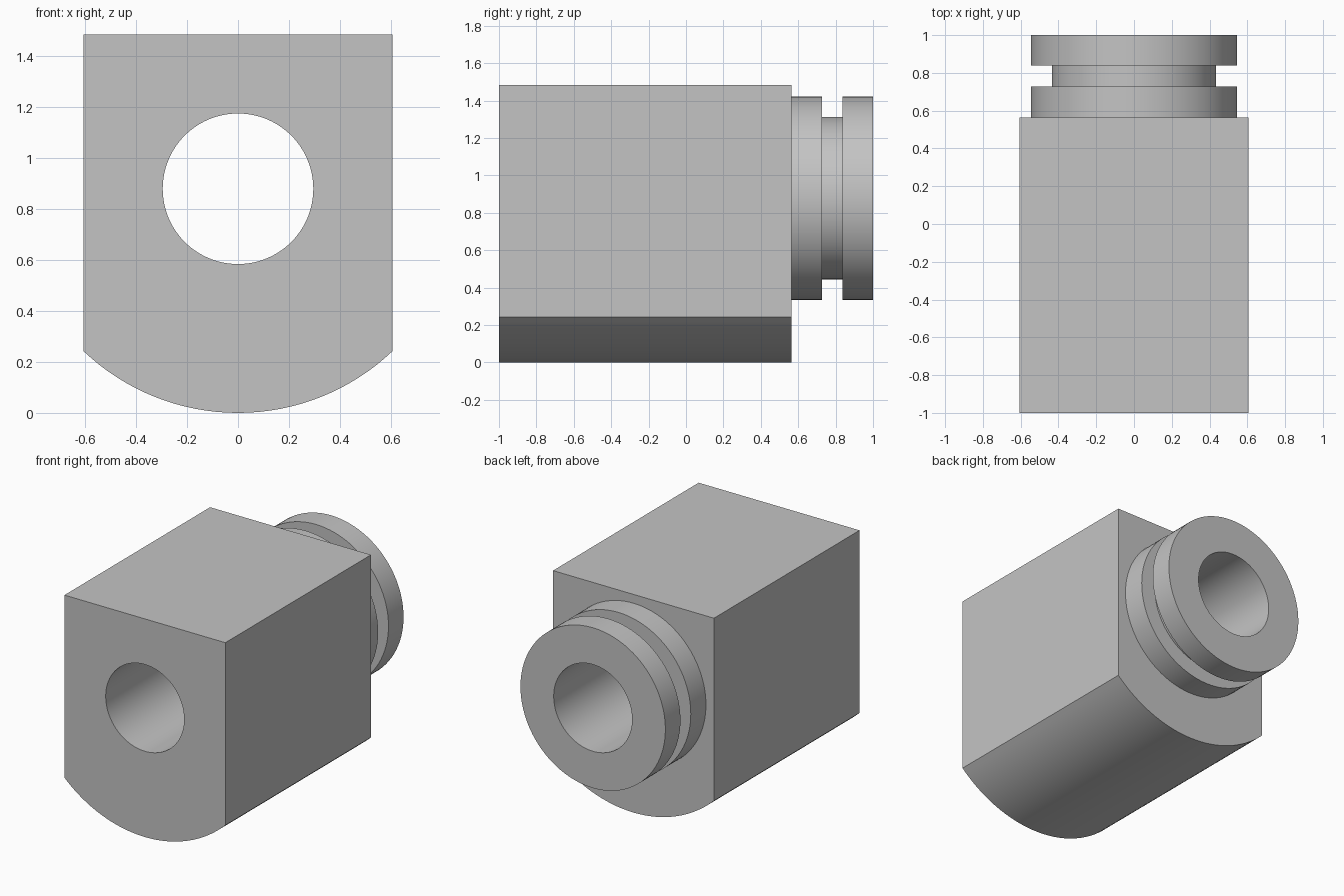
import bpy, bmesh
from math import asin, cos, sin, tau

cube = bpy.data.objects.get("Cube")
if cube:
    bpy.data.objects.remove(cube, do_unlink=True)

# Main dimensions
AXIS_Z = 0.878
HALF_WIDTH = 0.605
FRONT, SHOULDER, BACK = -1.0, 0.564, 1.0
GROOVE_START, GROOVE_END = 0.727, 0.838
BORE, COLLAR, GROOVE = 0.295, 0.545, 0.435
SEGMENTS, ARC_STEPS = 96, 32

bm = bmesh.new()


def add_loop(points, y):
    """Closed ring of vertices at depth y, points given around the bore axis."""
    return [bm.verts.new((x, y, AXIS_Z + z)) for x, z in points]


def circle(radius):
    return [(radius * cos(tau * i / SEGMENTS), radius * sin(tau * i / SEGMENTS))
            for i in range(SEGMENTS)]


def bridge(a, b):
    """Wall of quads between two rings of equal length."""
    for i in range(len(a)):
        j = (i + 1) % len(a)
        bm.faces.new((a[i], a[j], b[j], b[i]))


def cap(outer, inner):
    """Flat face between an outer outline and a round hole."""
    edges = []
    for ring in (outer, inner):
        for i, v in enumerate(ring):
            w = ring[(i + 1) % len(ring)]
            edges.append(bm.edges.get((v, w)) or bm.edges.new((v, w)))
    bmesh.ops.triangle_fill(bm, edges=edges, use_beauty=True)


# Block outline: square top and an underside arc concentric with the bore
half_angle = asin(HALF_WIDTH / AXIS_Z)
outline = [(HALF_WIDTH, HALF_WIDTH), (-HALF_WIDTH, HALF_WIDTH)]
for i in range(ARC_STEPS + 1):
    a = half_angle * (2 * i / ARC_STEPS - 1)
    outline.append((AXIS_Z * sin(a), -AXIS_Z * cos(a)))
block_front, block_back = add_loop(outline, FRONT), add_loop(outline, SHOULDER)
bridge(block_front, block_back)

# Bore and grooved collar, turned from one stepped profile
profile = [(BORE, FRONT), (BORE, BACK), (COLLAR, BACK), (COLLAR, GROOVE_END),
           (GROOVE, GROOVE_END), (GROOVE, GROOVE_START),
           (COLLAR, GROOVE_START), (COLLAR, SHOULDER)]
rings = [add_loop(circle(r), y) for r, y in profile]
for a, b in zip(rings, rings[1:]):
    bridge(a, b)

# Front and shoulder faces
cap(block_front, rings[0])
cap(block_back, rings[-1])
bmesh.ops.recalc_face_normals(bm, faces=bm.faces[:])

mesh = bpy.data.meshes.new("block_with_grooved_collar")
bm.to_mesh(mesh)
bm.free()
block = bpy.data.objects.new("block_with_grooved_collar", mesh)
bpy.context.collection.objects.link(block)

# Plain grey material
grey = bpy.data.materials.new("light_grey")
grey.use_nodes = True
colour = (0.55, 0.55, 0.55, 1)
grey.diffuse_color = colour
grey.node_tree.nodes["Principled BSDF"].inputs["Base Color"].default_value = colour
mesh.materials.append(grey)

# Smooth the curved walls, keep the edges crisp
bpy.ops.object.select_all(action="DESELECT")
block.select_set(True)
bpy.context.view_layer.objects.active = block
bpy.ops.object.shade_smooth_by_angle(angle=0.5)
